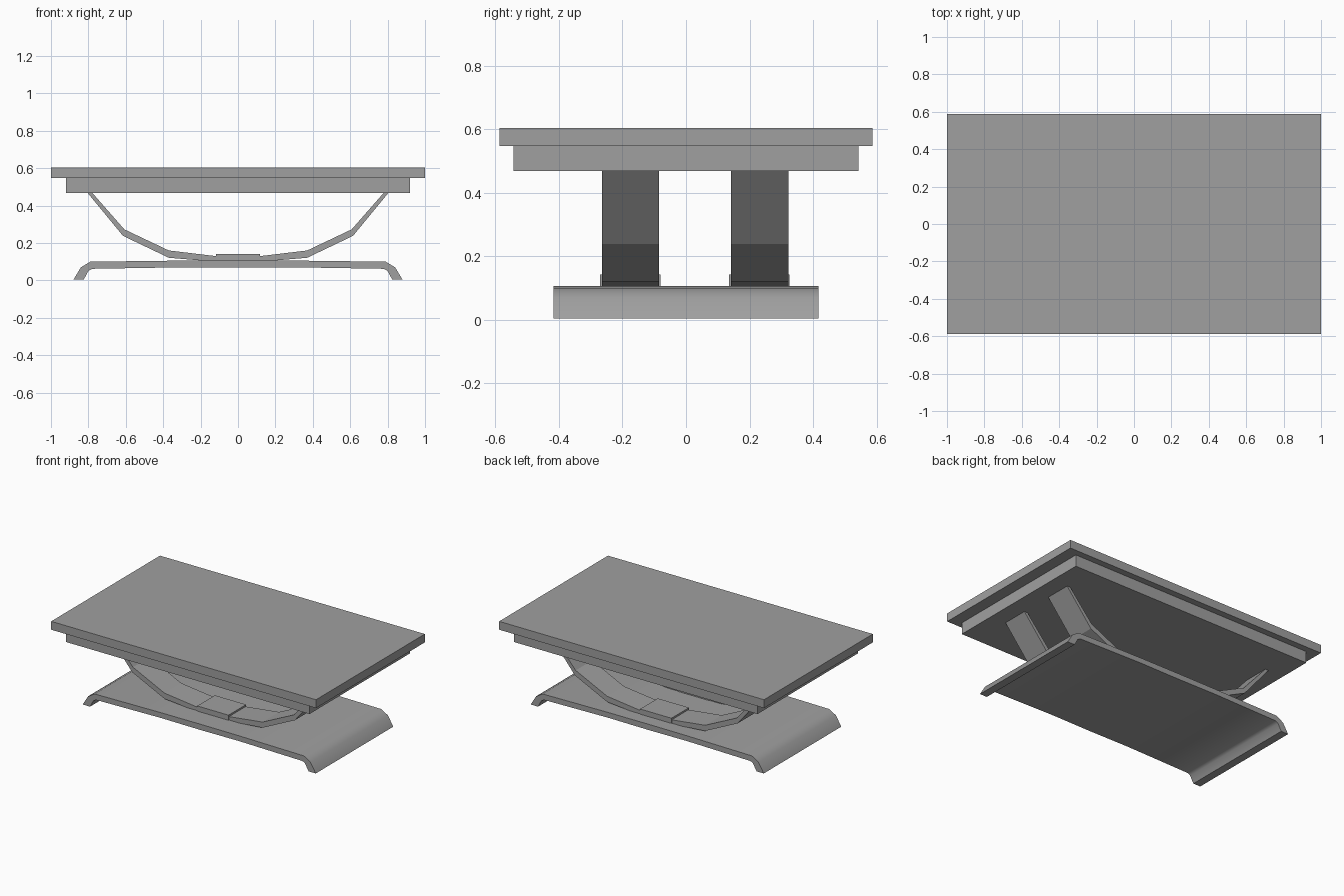
import bpy
import bmesh

cube = bpy.data.objects.get("Cube")
if cube:
    bpy.data.objects.remove(cube, do_unlink=True)

# Single grey finish
grey = bpy.data.materials.new("plain grey")
grey.use_nodes = True
colour = (0.35, 0.35, 0.35, 1)
grey.diffuse_color = colour
grey.node_tree.nodes["Principled BSDF"].inputs["Base Color"].default_value = colour


def finish(name, bm, smooth=None):
    bmesh.ops.recalc_face_normals(bm, faces=bm.faces)
    mesh = bpy.data.meshes.new(name)
    bm.to_mesh(mesh)
    bm.free()
    mesh.materials.append(grey)
    obj = bpy.data.objects.new(name, mesh)
    bpy.context.collection.objects.link(obj)
    if smooth:
        bpy.ops.object.select_all(action="DESELECT")
        obj.select_set(True)
        bpy.context.view_layer.objects.active = obj
        bpy.ops.object.shade_smooth_by_angle(angle=smooth)
    return obj


def box(name, x, y, z):
    """Box from (low, high) ranges."""
    bm = bmesh.new()
    bmesh.ops.create_cube(bm, size=1)
    for v in bm.verts:
        v.co = [r[0] if c < 0 else r[1] for c, r in zip(v.co, (x, y, z))]
    return finish(name, bm)


def band(name, upper, lower, y0, y1, smooth=None):
    """Mirror the upper and lower half lines about x = 0, fill and extrude along y."""
    def full(line):
        return [(-x, z) for x, z in reversed(line) if x] + line
    bm = bmesh.new()
    rows = [[bm.verts.new((x, y, z)) for x, z in full(line)]
            for line, y in ((upper, y0), (upper, y1), (lower, y1), (lower, y0))]
    for i in range(4):
        a, b = rows[i], rows[(i + 1) % 4]
        for j in range(len(a) - 1):
            bm.faces.new((a[j], a[j + 1], b[j + 1], b[j]))
    for end in (0, -1):
        bm.faces.new([r[end] for r in rows])
    return finish(name, bm, smooth)


# Table top and the apron under it
box("table_top", (-1, 1), (-0.587, 0.587), (0.547, 0.604))
box("apron", (-0.92, 0.92), (-0.543, 0.543), (0.468, 0.55))

# Base plate with turned-down feet at both ends
band("base_plate",
     [(0, 0.107), (0.3, 0.106), (0.79, 0.1), (0.84, 0.07), (0.88, 0.004)],
     [(0, 0.068), (0.3, 0.07), (0.78, 0.062), (0.8, 0.05), (0.825, 0.004)],
     -0.418, 0.418, 0.6)

# Two bowed supports, each with a clamp block at the middle
for side, y0, y1 in (("front", -0.265, -0.085), ("back", 0.142, 0.322)):
    band(side + "_bowed_support",
         [(0, 0.13), (0.12, 0.13), (0.37, 0.16), (0.608, 0.273), (0.785, 0.475)],
         [(0, 0.1), (0.12, 0.1), (0.37, 0.121), (0.615, 0.238), (0.81, 0.475)],
         y0, y1)
    box(side + "_clamp_block", (-0.118, 0.118), (y0 - 0.006, y1 + 0.004), (0.1, 0.142))
